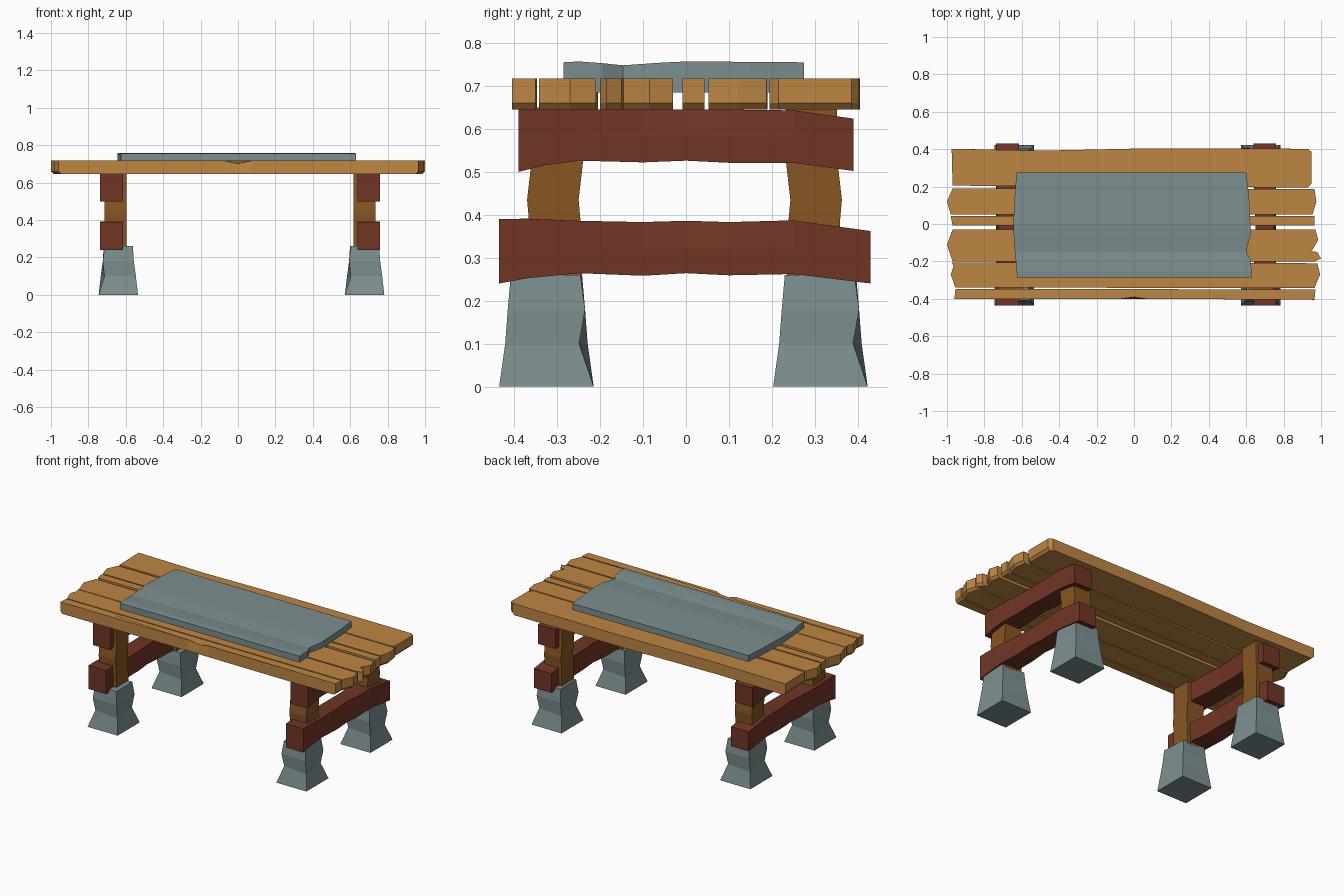
import bpy, bmesh

if "Cube" in bpy.data.objects:
    bpy.data.objects.remove(bpy.data.objects["Cube"])


def material(name, rgb):
    lin = [((c / 255 + 0.055) / 1.055) ** 2.4 for c in rgb]
    m = bpy.data.materials.new(name)
    m.diffuse_color = (*lin, 1)
    m.use_nodes = True
    m.node_tree.nodes["Principled BSDF"].inputs["Base Color"].default_value = m.diffuse_color
    return m


PLANK = material("light wood", (190, 134, 68))
BEAM = material("red brown wood", (112, 53, 37))
POST = material("brown wood", (135, 86, 34))
STONE = material("grey stone", (124, 142, 143))


def loft(name, rings, mat):
    """Skin a closed solid through rings with equal point counts."""
    bm = bmesh.new()
    vs = [[bm.verts.new(p) for p in r] for r in rings]
    n = len(vs[0])
    for a, b in zip(vs, vs[1:]):
        for i in range(n):
            j = (i + 1) % n
            bm.faces.new((a[i], a[j], b[j], b[i]))
    bm.faces.new(vs[0][::-1])
    bm.faces.new(vs[-1])
    bmesh.ops.recalc_face_normals(bm, faces=bm.faces)
    me = bpy.data.meshes.new(name)
    bm.to_mesh(me)
    bm.free()
    me.materials.append(mat)
    ob = bpy.data.objects.new(name, me)
    bpy.context.collection.objects.link(ob)
    return ob


# Table top planks: outlines with worn, pointed ends
planks = {
    "front_strip": [(-.96, -.4), (-.07, -.4), (0, -.4), (.07, -.4), (.965, -.405),
                    (.97, -.35), (-.955, -.347)],
    "front_plank": [(-.955, -.34), (.965, -.342), (.995, -.27), (.98, -.21), (-.975, -.205),
                    (-.965, -.225), (-.98, -.27)],
    "middle_front_plank": [(-.97, -.2), (.97, -.2), (1.0, -.185), (.98, -.15), (.95, -.145),
                           (.985, -.085), (.97, -.03), (-.97, -.03), (-1.0, -.11)],
    "middle_strip": [(-.97, -.008), (.965, -.008), (.965, .043), (-.98, .043)],
    "middle_back_plank": [(-.98, .052), (.955, .052), (.975, .12), (.965, .188),
                          (-.97, .19), (-1.0, .12)],
    "back_plank": [(-.97, .205), (.93, .195), (.95, .215), (.95, .385), (.93, .402),
                   (.1, .405), (-.5, .392), (-.975, .402)],
}
for name, outline in planks.items():
    low = [(x * .985, y, .645) for x, y in outline]
    mid = [(x, y, .66) for x, y in outline]
    top = [(x, y, .717) for x, y in outline]
    if name == "front_strip":  # chipped front edge
        top[2] = (0, -.39, .7)
    loft(name, [low, mid, top], PLANK)

# Stone slab on top: y, left x, right x, top z
rows = [(-.285, -.625, .63, .755), (-.25, -.628, .628, .757), (-.195, -.632, .625, .753),
        (-.147, -.637, .6, .748), (-.06, -.643, .622, .754), (0, -.645, .622, .757),
        (.15, -.638, .615, .756), (.275, -.628, .6, .755)]
loft("stone_slab", [[(a, y, .685), (b, y, .685), (b, y, z), (a, y, z)]
                    for y, a, b, z in rows], STONE)

# Stone feet: z, half x, half y, diagonal pinch of two worn corners
foot = [(0, .105, .11, 0), (.1, .094, .096, .02), (.18, .083, .09, 0), (.26, .078, .083, .004)]
for side, cx in (("left", -.64), ("right", .677)):
    for end, cy in (("front", -.325), ("back", .313)):
        loft(f"{end}_{side}_foot",
             [[(cx - a + p, cy - b + p, z), (cx + a, cy - b, z),
               (cx + a - p, cy + b - p, z), (cx - a, cy + b, z)] for z, a, b, p in foot], STONE)

# Trestles: two posts and two cross beams per side, inner side facing the centre
upper = [(-.39, .5, .645, 0), (-.33, .515, .645, 0), (-.25, .526, .645, 0), (-.1, .522, .645, .008),
         (0, .526, .645, .012), (.1, .521, .645, .008), (.25, .521, .643, 0), (.39, .502, .624, 0)]
lower = [(-.435, .24, .39, 0), (-.37, .252, .391, 0), (-.25, .264, .386, 0), (-.1, .258, .383, .008),
         (0, .264, .386, .012), (.1, .259, .383, .008), (.25, .262, .387, 0), (.43, .24, .362, 0)]
post = [(.25, 0), (.39, -.004), (.435, -.008), (.53, .003), (.65, .003)]
for side, s, off in (("left", -1, 0), ("right", 1, .023)):
    for end, cy, t in (("front", -.302, 1), ("back", .295, -1)):
        x0, x1 = s * .595 + off, s * .713 + off
        loft(f"{end}_{side}_post",
             [[(x0, cy - .06 + d * t, z), (x1, cy - .06 + d * t, z),
               (x1, cy + .06 + d * t, z), (x0, cy + .06 + d * t, z)] for z, d in post], POST)
    for name, prof in (("upper", upper), ("lower", lower)):
        x0, x1 = .615, .737
        loft(f"{name}_{side}_beam",
             [[(s * (x0 + w) + off, y, a), (s * x1 + off, y, a),
               (s * x1 + off, y, (a + b) / 2), (s * (x1 - w) + off, y, b),
               (s * (x0 + w) + off, y, b)] for y, a, b, w in prof], BEAM)
